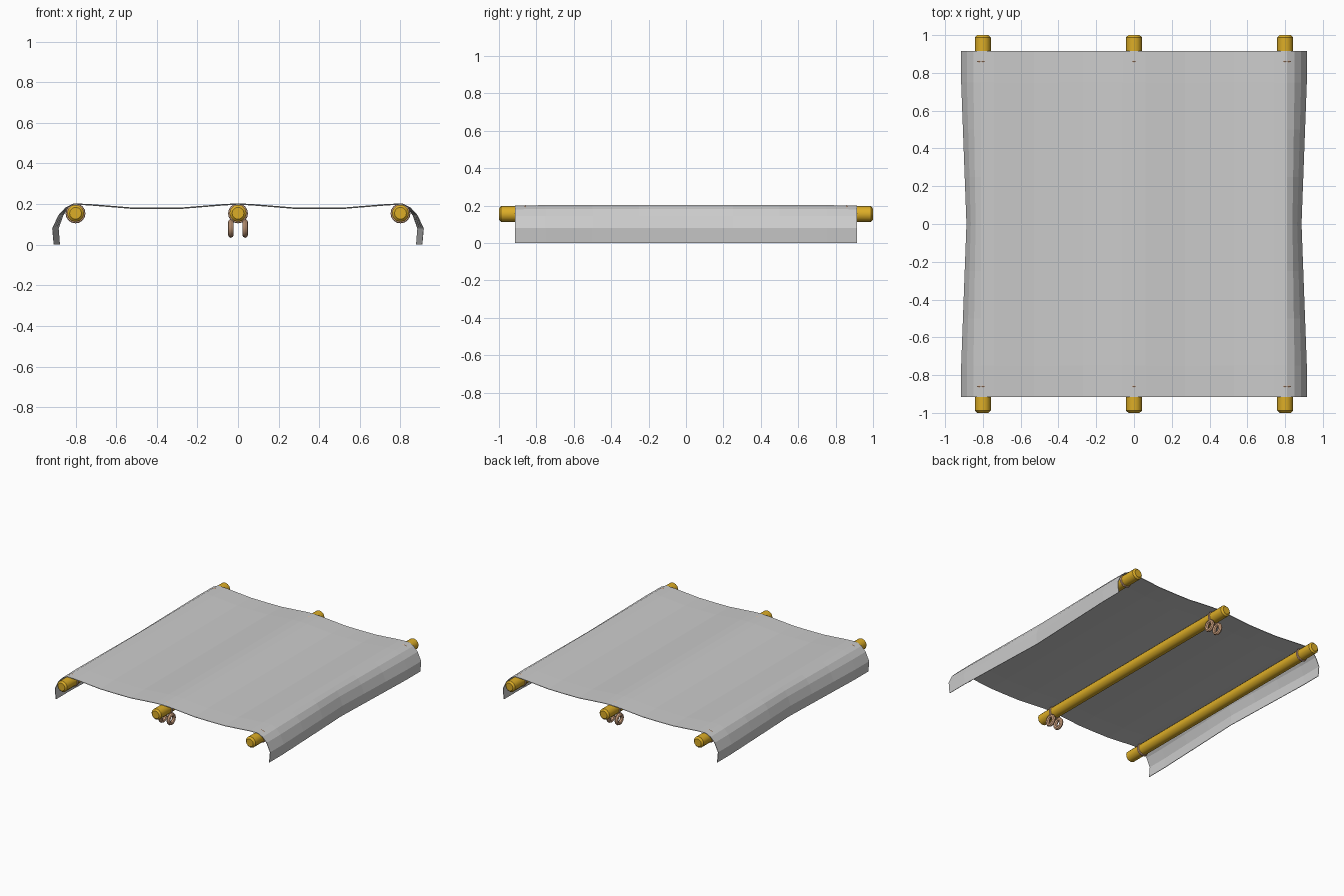
import bpy, bmesh, math

if "Cube" in bpy.data.objects:
    bpy.data.objects.remove(bpy.data.objects["Cube"])

def material(name, color):
    m = bpy.data.materials.new(name)
    m.diffuse_color = color
    m.use_nodes = True
    m.node_tree.nodes["Principled BSDF"].inputs["Base Color"].default_value = m.diffuse_color
    return m

wood = material("golden_wood", (0.72, 0.42, 0.02, 1))
rope = material("tan_rope", (0.72, 0.42, 0.25, 1))

# cloth canopy: half profile (x, z) mirrored, swept along y with pinched flaps
half = [(0.0, 0.203), (0.06, 0.201), (0.27, 0.184), (0.4, 0.183), (0.53, 0.184),
        (0.74, 0.201), (0.81, 0.203), (0.85, 0.183), (0.885, 0.145),
        (0.915, 0.08), (0.908, 0.0)]
profile = [(-x, z) for x, z in reversed(half[1:])] + half
rows = [-0.915, -0.75, -0.5, -0.25, 0, 0.25, 0.5, 0.75, 0.915]

bm = bmesh.new()
grid = []
for y in rows:
    pinch = 0.028 * max(0, 1 - abs(y) / 0.75)
    line = []
    for x, z in profile:
        w = min(1, max(0, (abs(x) - 0.81) / 0.1))
        px = x - math.copysign(pinch * w, x)
        drop = 0.003 if abs(y) > 0.9 and z > 0.15 else 0
        line.append(bm.verts.new((px, y, z - drop)))
    grid.append(line)
for a, b in zip(grid, grid[1:]):
    for i in range(len(a) - 1):
        bm.faces.new((a[i], a[i + 1], b[i + 1], b[i]))
mesh = bpy.data.meshes.new("cloth_canopy")
bm.to_mesh(mesh)
bm.free()
cloth = bpy.data.objects.new("cloth_canopy", mesh)
bpy.context.collection.objects.link(cloth)
solid = cloth.modifiers.new("thickness", 'SOLIDIFY')
solid.thickness = 0.004
solid.offset = -1

def finish(obj, name, mat):
    obj.name = name
    obj.data.materials.append(mat)
    bpy.ops.object.shade_smooth_by_angle(angle=math.radians(35))

# poles with chamfered ends
def pole(name, x):
    bpy.ops.mesh.primitive_cylinder_add(vertices=12, radius=0.042, depth=2.0,
        location=(x, 0, 0.155), rotation=(math.pi / 2, 0, 0))
    o = bpy.context.object
    bev = o.modifiers.new("end_chamfer", 'BEVEL')
    bev.width = 0.012
    bev.segments = 1
    bev.angle_limit = math.radians(60)
    finish(o, name, wood)

# rope torus turned to any axis
def loop(name, loc, rot, major, minor):
    bpy.ops.mesh.primitive_torus_add(location=loc, rotation=rot, major_radius=major,
        minor_radius=minor, major_segments=16, minor_segments=8)
    finish(bpy.context.object, name, rope)

for label, x in (("left", -0.8), ("middle", 0.0), ("right", 0.8)):
    pole(label + "_pole", x)
    for end, y in (("front", -0.86), ("back", 0.86)):
        # rope wrapped around the pole
        loop(f"{label}_{end}_binding", (x, y, 0.154), (math.pi / 2, 0, 0), 0.04, 0.009)

# paired rope loops hanging under the middle pole
for end, y in (("front", -0.86), ("back", 0.86)):
    for side in (-1, 1):
        loop(f"{end}_hanging_loop_{'left' if side < 0 else 'right'}",
             (side * 0.035, y, 0.08), (0, math.pi / 2, 0), 0.032, 0.014)
